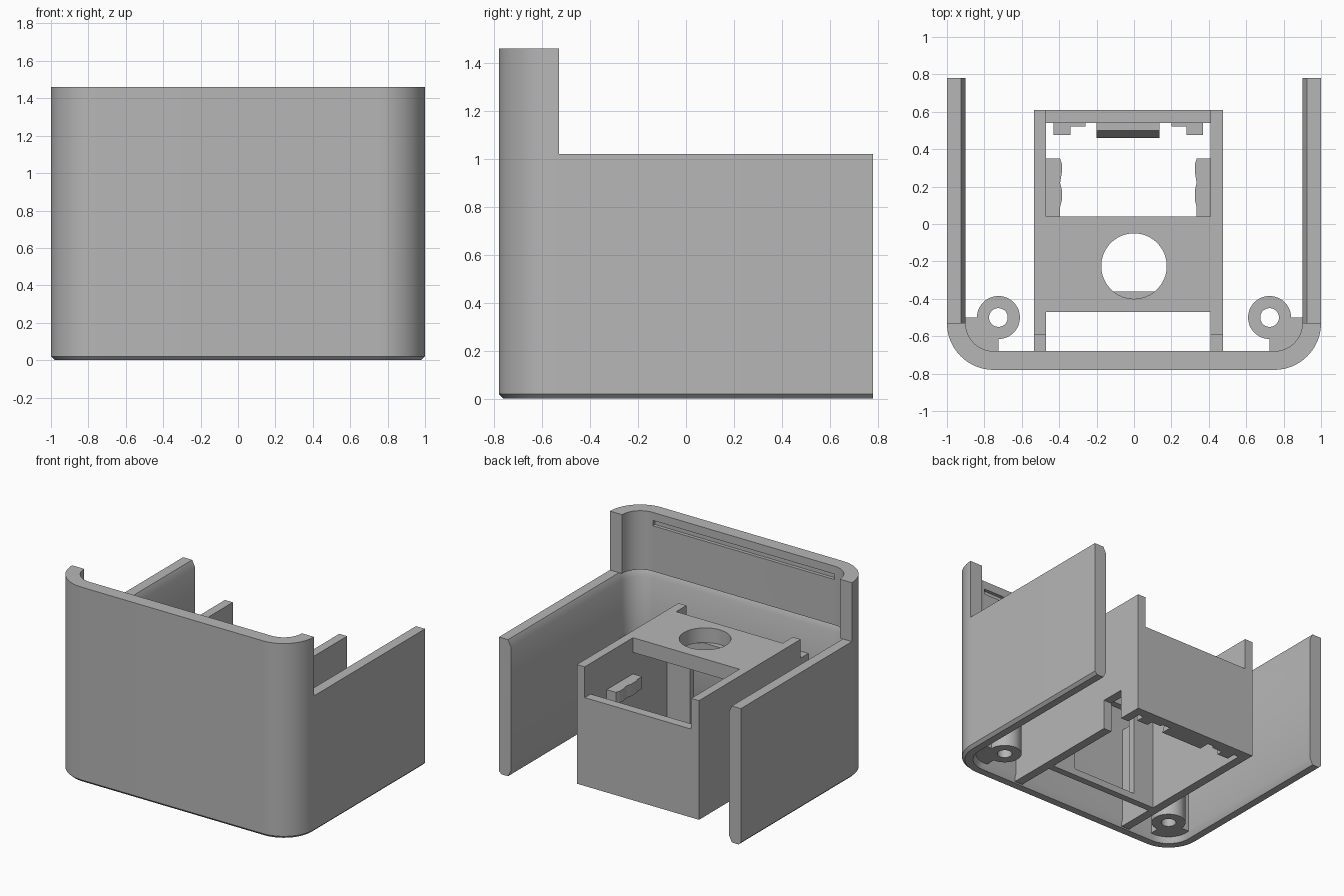
import bpy, bmesh, math

if "Cube" in bpy.data.objects:
    bpy.data.objects.remove(bpy.data.objects["Cube"])

GREY = (0.47, 0.47, 0.47, 1)
grey = bpy.data.materials.new("plain grey plastic")
grey.use_nodes = True
grey.diffuse_color = GREY
grey.node_tree.nodes["Principled BSDF"].inputs["Base Color"].default_value = GREY


def finish(name, bm, smooth=False):
    bmesh.ops.recalc_face_normals(bm, faces=bm.faces)
    mesh = bpy.data.meshes.new(name)
    bm.to_mesh(mesh)
    bm.free()
    mesh.materials.append(grey)
    obj = bpy.data.objects.new(name, mesh)
    bpy.context.collection.objects.link(obj)
    if smooth:
        shade(obj)
    return obj


def shade(obj):
    bpy.ops.object.select_all(action="DESELECT")
    obj.select_set(True)
    bpy.context.view_layer.objects.active = obj
    bpy.ops.object.shade_smooth_by_angle(angle=math.radians(30))


def prism(name, pts, lo, hi, axis="z", smooth=False):
    """Extrude an outline along z (points are x, y) or x (points are y, z)."""
    bm = bmesh.new()
    place = (lambda a, b, h: (a, b, h)) if axis == "z" else (lambda a, b, h: (h, a, b))
    face = bm.faces.new([bm.verts.new(place(a, b, lo)) for a, b in pts])
    new = bmesh.ops.extrude_face_region(bm, geom=[face])["geom"]
    step = place(0, 0, hi - lo)
    bmesh.ops.translate(bm, vec=step, verts=[v for v in new if isinstance(v, bmesh.types.BMVert)])
    return finish(name, bm, smooth)


def block(name, x0, x1, y0, y1, z0, z1):
    return prism(name, [(x0, y0), (x1, y0), (x1, y1), (x0, y1)], z0, z1)


def circle(cx, cy, r, start=0, end=360, n=48):
    angles = [math.radians(start + (end - start) * i / n) for i in range(n + 1)]
    pts = [(cx + r * math.cos(a), cy + r * math.sin(a)) for a in angles]
    return pts[:-1] if end - start == 360 else pts


def cut(obj, cutter, smooth=False):
    mod = obj.modifiers.new("cut", "BOOLEAN")
    mod.operation = "DIFFERENCE"
    mod.solver = "EXACT"
    mod.object = cutter
    cutter.hide_render = True
    bpy.context.view_layer.objects.active = obj
    bpy.ops.object.modifier_apply(modifier=mod.name)
    bpy.data.objects.remove(cutter)
    if smooth:
        shade(obj)


def u_path(inset, back):
    """U-shaped plan line with rounded front corners."""
    r = 0.25 - inset
    line = circle(-0.75, -0.53, r, 180, 270, 16) + circle(0.75, -0.53, r, 270, 360, 16)
    if back > -0.53:
        line = [(-1 + inset, back)] + line + [(1 - inset, back)]
    return line


def u_wall(name, section, back):
    """Sweep a wall section (inset, z) along the U path."""
    bm = bmesh.new()
    rails = [[bm.verts.new((x, y, z)) for x, y in u_path(d, back)] for d, z in section]
    for a, b in zip(rails, rails[1:] + rails[:1]):
        for i in range(len(a) - 1):
            bm.faces.new((a[i], a[i + 1], b[i + 1], b[i]))
    for end in (0, -1):
        bm.faces.new([rail[end] for rail in rails])
    return finish(name, bm, True)


# Outer shell: low side walls with bevelled rims, raised front with a slot
u_wall("outer_wall", [(0.02, 0), (0, 0.02), (0, 1.02), (0.075, 1.02),
                      (0.1, 0.97), (0.1, 0.05), (0.075, 0)], 0.78)
front = u_wall("raised_front", [(0, 1.02), (0, 1.46), (0.1, 1.46), (0.1, 1.02)], -0.53)
cut(front, block("slot_cutter", -0.75, 0.75, -0.705, -0.6, 1.36, 1.4), True)

# Screw posts webbed into the front corners
for side, label in ((1, "left"), (-1, "right")):
    cx, cy = 0.725, -0.5
    outline = circle(cx, cy, 0.115, 0, 270, 36)
    outline += [(cx, -0.69), (0.78, -0.69), (0.87, -0.65), (0.91, -0.56), (0.91, cy)]
    post = prism(label + "_screw_post", [(side * x, y) for x, y in outline], 0.04, 0.55)
    cut(post, prism("hole_cutter", circle(side * cx, cy, 0.05), -0.1, 1), True)

# Inner compartment side walls, one with a cable notch at its foot
top = [(0.61, 0), (0.61, 0.89), (-0.59, 0.89), (-0.59, 0.75), (-0.69, 0.75), (-0.69, 0)]
notch = [(0.25, 0), (0.25, 0.22), (0.43, 0.22), (0.43, 0)]
prism("compartment_left_wall", top + notch, 0.41, 0.475, "x")
prism("compartment_right_wall", top, -0.535, -0.47, "x")
block("compartment_back_wall", -0.47, 0.41, 0.54, 0.61, 0, 0.66)

# Top plate with round opening
plate = block("top_plate", -0.47, 0.41, -0.47, 0.04, 0.78, 0.89)
cut(plate, prism("opening_cutter", circle(0, -0.225, 0.175, n=64), 0.5, 1.2), True)

# Framed partition under the plate
partition = block("partition_frame", -0.47, 0.41, -0.41, -0.36, 0, 0.78)
cut(partition, block("window_cutter", -0.3, 0.22, -0.6, -0.2, 0.05, 0.7))

# Side clips and back corner guides, mirrored about the compartment middle
clip = [(0.41, 0.04), (0.335, 0.04), (0.335, 0.09), (0.325, 0.13), (0.325, 0.18),
        (0.335, 0.22), (0.325, 0.28), (0.325, 0.32), (0.335, 0.35), (0.41, 0.35)]
guide = [(0.37, 0.54), (0.37, 0.475), (0.28, 0.475), (0.28, 0.52), (0.2, 0.52), (0.2, 0.54)]
for label, flip in (("left", lambda x: x), ("right", lambda x: -0.06 - x)):
    prism(label + "_clip", [(flip(x), y) for x, y in clip], 0.53, 0.62)
    prism(label + "_corner_guide", [(flip(x), y) for x, y in guide], 0, 0.3)

# Sloped catch on the inside of the back wall
prism("back_catch", [(0.54, 0), (0.46, 0), (0.5, 0.1), (0.54, 0.1)], -0.2, 0.135, "x")
